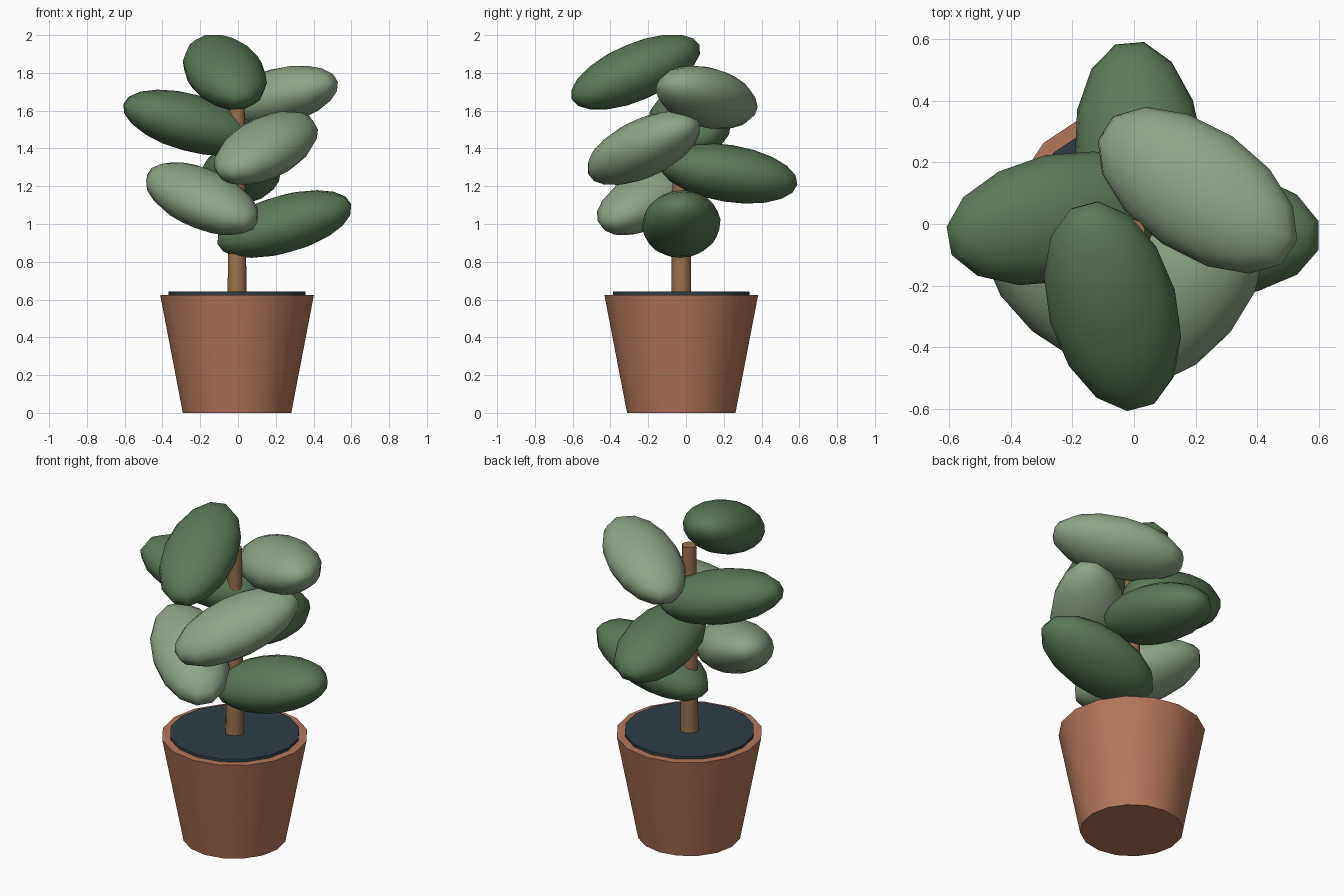
import bpy
from math import radians, cos, sin, pi
from mathutils import Matrix

if "Cube" in bpy.data.objects:
    bpy.data.objects.remove(bpy.data.objects["Cube"])

CX, CY = -0.005, -0.025      # stem axis


def material(name, rgb):
    m = bpy.data.materials.new(name)
    m.diffuse_color = (*rgb, 1)
    m.use_nodes = True
    m.node_tree.nodes["Principled BSDF"].inputs["Base Color"].default_value = m.diffuse_color
    return m


terracotta = material("terracotta", (0.46, 0.18, 0.105))
earth = material("earth", (0.028, 0.048, 0.06))
bark = material("bark", (0.32, 0.17, 0.075))
greens = [material("dark_green", (0.105, 0.19, 0.098)),
          material("light_green", (0.28, 0.38, 0.25))]


def finish(name, mat, angle):
    ob = bpy.context.object
    ob.name = name
    ob.data.materials.append(mat)
    bpy.ops.object.shade_smooth_by_angle(angle=radians(angle))
    return ob


def tapered(name, r_low, r_high, z_low, z_high, sides, mat):
    bpy.ops.mesh.primitive_cone_add(
        vertices=sides, radius1=r_low, radius2=r_high, depth=z_high - z_low,
        location=(CX, CY, (z_low + z_high) / 2))
    return finish(name, mat, 40)


# pot, soil and stem
tapered("pot", 0.287, 0.407, 0.0, 0.625, 16, terracotta)
tapered("soil", 0.362, 0.362, 0.59, 0.642, 16, earth)
tapered("stem", 0.053, 0.041, 0.6, 1.77, 10, bark)

# leaves spiral up the stem by the golden angle, each turned and tilted
for i in range(7):
    turn = radians(137.5) * i
    bpy.ops.mesh.primitive_uv_sphere_add(segments=14, ring_count=10, radius=1)
    leaf = finish("leaf_%d" % (i + 1), greens[i % 2], 60)
    place = Matrix.Translation((CX + 0.25 * cos(turn), CY - 0.25 * sin(turn), 1.0 + 0.134 * i))
    rot = (Matrix.Rotation(0.12, 4, 'X') @ Matrix.Rotation(turn, 4, 'Z')
           @ Matrix.Rotation(-0.28, 4, 'Y'))
    leaf.matrix_world = place @ rot @ Matrix.Diagonal((0.377, 0.209, 0.151, 1))
